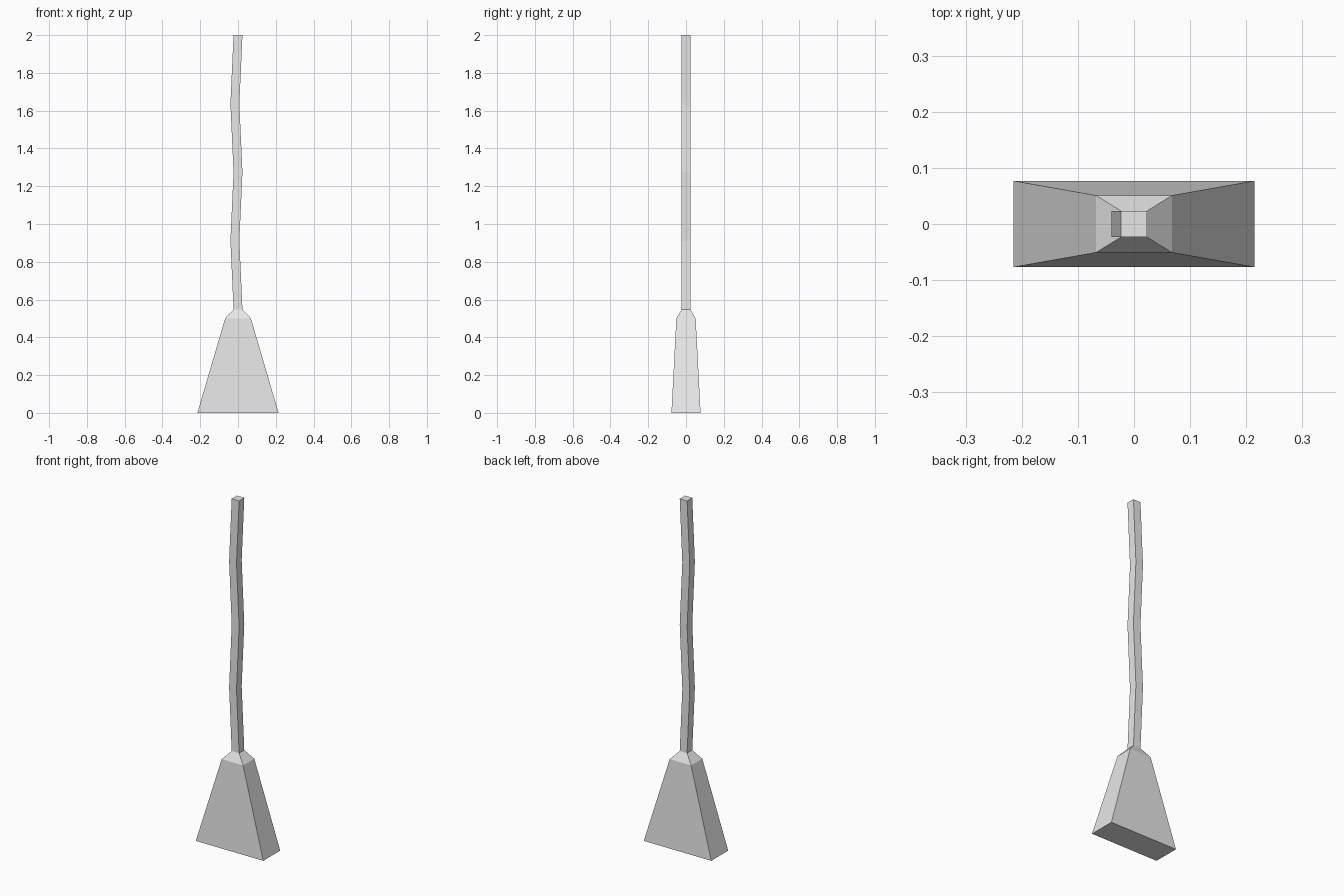
import bpy
import bmesh

cube = bpy.data.objects.get("Cube")
if cube:
    bpy.data.objects.remove(cube, do_unlink=True)

grey = bpy.data.materials.new("plain_grey")
grey.use_nodes = True
colour = (0.8, 0.8, 0.8, 1.0)
grey.diffuse_color = colour
grey.node_tree.nodes["Principled BSDF"].inputs["Base Color"].default_value = colour


def loft(name, sections, cap_bottom, cap_top):
    """Skin rectangles given as (z, centre x, half width, half depth)."""
    bm = bmesh.new()
    rings = []
    for z, cx, hw, hd in sections:
        corners = [(-1, -1), (1, -1), (1, 1), (-1, 1)]
        rings.append([bm.verts.new((cx + sx * hw, sy * hd, z)) for sx, sy in corners])
    for low, high in zip(rings, rings[1:]):
        for i in range(4):
            j = (i + 1) % 4
            bm.faces.new((low[i], low[j], high[j], high[i]))
    if cap_bottom:
        bm.faces.new(rings[0][::-1])
    if cap_top:
        bm.faces.new(rings[-1])
    mesh = bpy.data.meshes.new(name)
    bm.to_mesh(mesh)
    bm.free()
    mesh.materials.append(grey)
    obj = bpy.data.objects.new(name, mesh)
    bpy.context.collection.objects.link(obj)
    return obj


HALF = 0.0235   # half thickness of the square stick
NECK = 0.548    # where the stick meets the bristles
TOP = 2.0

# Flared bristle head with a chamfered shoulder
loft("bristle_head", [
    (0.0, 0, 0.215, 0.077),
    (0.50, 0, 0.068, 0.051),
    (NECK, 0, HALF, HALF),
], True, False)

# Crooked stick that sways to one side at every other joint
joints = 4
loft("broom_handle", [
    (NECK + (TOP - NECK) * i / joints, -0.0165 * (i % 2), HALF, HALF)
    for i in range(joints + 1)
], False, True)
